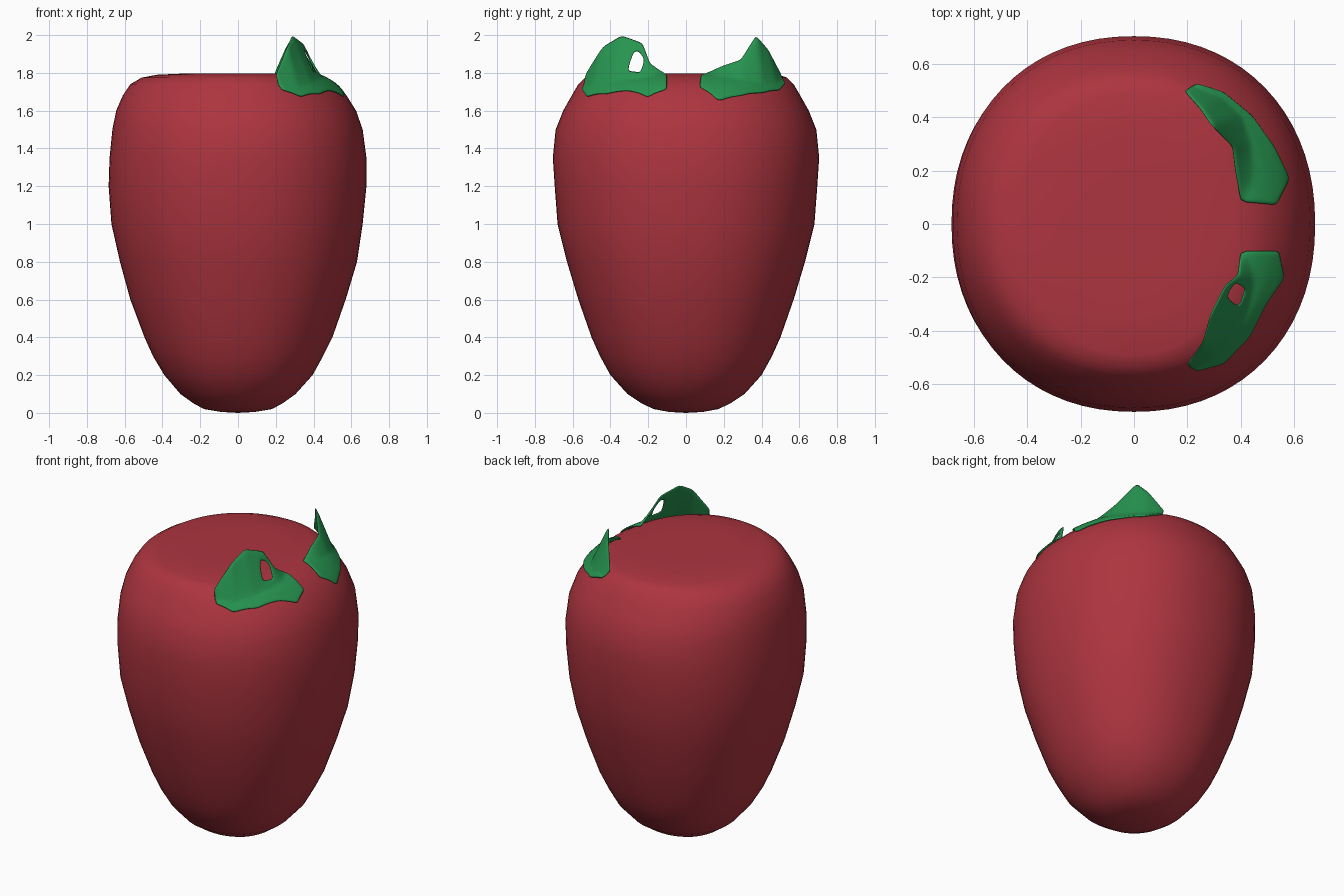
import bpy, math
from mathutils import Vector
from mathutils.bvhtree import BVHTree

if "Cube" in bpy.data.objects:
    bpy.data.objects.remove(bpy.data.objects["Cube"])


def material(name, color):
    m = bpy.data.materials.new(name)
    m.diffuse_color = color
    m.use_nodes = True
    m.node_tree.nodes["Principled BSDF"].inputs["Base Color"].default_value = m.diffuse_color
    return m


def make_object(name, verts, faces, mat):
    me = bpy.data.meshes.new(name)
    me.from_pydata(verts, [], faces)
    me.update()
    ob = bpy.data.objects.new(name, me)
    bpy.context.collection.objects.link(ob)
    me.materials.append(mat)
    for p in me.polygons:
        p.use_smooth = True
    return ob


red = material("berry_red", (0.42, 0.035, 0.05, 1))
green = material("leaf_green", (0.02, 0.30, 0.08, 1))

# Berry body: rings of (z, left half-width, right half-width, depth half-width)
rings = [
    (0.005, 0.09, 0.09, 0.09), (0.02, 0.18, 0.18, 0.17), (0.05, 0.235, 0.235, 0.235),
    (0.10, 0.305, 0.305, 0.31), (0.20, 0.39, 0.395, 0.40), (0.30, 0.45, 0.45, 0.455),
    (0.40, 0.495, 0.50, 0.50), (0.60, 0.57, 0.57, 0.57), (0.80, 0.625, 0.63, 0.63),
    (1.00, 0.67, 0.66, 0.68), (1.20, 0.685, 0.68, 0.695), (1.35, 0.68, 0.68, 0.705),
    (1.50, 0.665, 0.66, 0.69), (1.60, 0.645, 0.625, 0.65), (1.68, 0.61, 0.575, 0.605),
    (1.74, 0.57, 0.51, 0.57), (1.775, 0.51, 0.45, 0.535), (1.79, 0.43, 0.38, 0.49),
    (1.797, 0.28, 0.25, 0.32), (1.797, 0.12, 0.12, 0.14),
]
SEG = 72
verts, faces = [], []
for z, xl, xr, yd in rings:
    e = 2 / 2.15  # slightly squared cross-section
    for i in range(SEG):
        a = 2 * math.pi * i / SEG
        c, s = math.cos(a), math.sin(a)
        x = math.copysign(abs(c) ** e, c) * (xr if c > 0 else xl)
        y = math.copysign(abs(s) ** e, s) * yd
        verts.append((x, y, z))
for r in range(len(rings) - 1):
    for i in range(SEG):
        j = (i + 1) % SEG
        faces.append((r * SEG + i, r * SEG + j, (r + 1) * SEG + j, (r + 1) * SEG + i))
bottom, top = len(verts), len(verts) + 1
verts += [(0, 0, 0), (0, 0, 1.797)]
last = (len(rings) - 1) * SEG
for i in range(SEG):
    j = (i + 1) % SEG
    faces.append((bottom, j, i))
    faces.append((top, last + i, last + j))
make_object("berry_body", verts, faces, red)
tree = BVHTree.FromPolygons([Vector(v) for v in verts], faces)


def on_body(x, y, lift=0.008):
    hit = tree.ray_cast(Vector((x, y, 3)), Vector((0, 0, -1)))
    return hit[0] + hit[1] * lift


def lerp_row(row, steps):
    out = []
    for a, b in zip(row[:-1], row[1:]):
        out += [Vector(a).lerp(Vector(b), k / steps) for k in range(steps)]
    return out + [Vector(row[-1])]


# Leaf remnant: green patch lying on the body, then a thin blade rising to a rim
def leaf(name, outer, base, rim, hole=()):
    steps, patch, rise = 4, 5, 4
    o, b, t = (lerp_row(r, steps) for r in (outer, base, rim))
    grid = []
    for k in range(patch):
        grid.append([on_body(*p.lerp(q, k / patch)) for p, q in zip(o, b)])
    for k in range(rise + 1):
        grid.append([on_body(*p).lerp(q, k / rise) for p, q in zip(b, t)])
    n = len(o)
    fs = [(r * n + i, r * n + i + 1, (r + 1) * n + i + 1, (r + 1) * n + i)
          for r in range(len(grid) - 1) for i in range(n - 1)
          if (r - patch, i) not in hole]
    ob = make_object(name, [v for row in grid for v in row], fs, green)
    sol = ob.modifiers.new("thickness", "SOLIDIFY")
    sol.thickness = 0.012
    sol.offset = 0
    sub = ob.modifiers.new("smooth", "SUBSURF")
    sub.levels = sub.render_levels = 1


leaf("front_leaf",
     [(0.23, -0.545), (0.33, -0.52), (0.43, -0.42), (0.49, -0.30), (0.56, -0.20), (0.54, -0.10)],
     [(0.21, -0.535), (0.31, -0.49), (0.38, -0.40), (0.42, -0.30), (0.44, -0.20), (0.42, -0.10)],
     [(0.20, -0.53, 1.79), (0.26, -0.44, 1.94), (0.285, -0.34, 2.0), (0.34, -0.23, 1.96),
      (0.39, -0.19, 1.85), (0.40, -0.11, 1.79)],
     hole={(r, i) for r in (1, 2) for i in (11, 12, 13)})

leaf("back_leaf",
     [(0.23, 0.52), (0.33, 0.49), (0.44, 0.40), (0.52, 0.29), (0.58, 0.17), (0.53, 0.07)],
     [(0.21, 0.51), (0.31, 0.47), (0.39, 0.40), (0.43, 0.30), (0.44, 0.20), (0.42, 0.08)],
     [(0.19, 0.50, 1.79), (0.25, 0.43, 1.93), (0.29, 0.37, 2.0), (0.37, 0.29, 1.87),
      (0.38, 0.20, 1.84), (0.40, 0.09, 1.785)])
